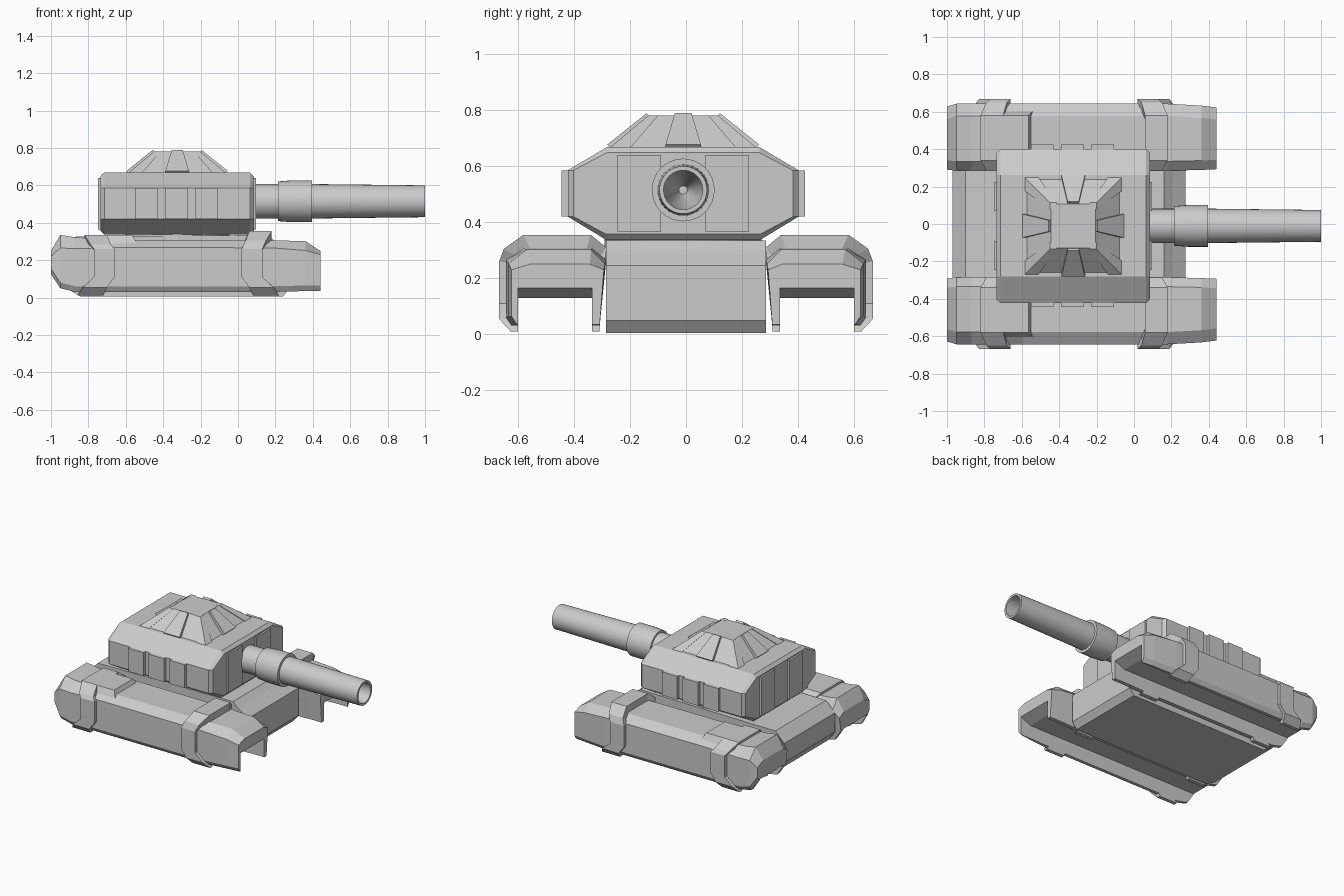
import bpy, bmesh, math

if "Cube" in bpy.data.objects:
    bpy.data.objects.remove(bpy.data.objects["Cube"])

TX, TY = -0.325, -0.01      # turret centre
GUN_Z = 0.515


def finish(name, bm, mirror=False):
    bmesh.ops.recalc_face_normals(bm, faces=bm.faces[:])
    me = bpy.data.meshes.new(name)
    bm.to_mesh(me)
    bm.free()
    ob = bpy.data.objects.new(name, me)
    bpy.context.collection.objects.link(ob)
    if mirror:
        mod = ob.modifiers.new("Mirror", 'MIRROR')
        mod.use_axis = (False, True, False)
    return ob


def loft(name, rings, mirror=False, caps=True):
    """Skin a list of closed rings that have equal point counts."""
    bm = bmesh.new()
    vs = [[bm.verts.new(p) for p in r] for r in rings]
    n = len(rings[0])
    for a, b in zip(vs, vs[1:]):
        for i in range(n):
            j = (i + 1) % n
            bm.faces.new((a[i], a[j], b[j], b[i]))
    if caps:
        bm.faces.new(vs[0])
        bm.faces.new(vs[-1])
    return finish(name, bm, mirror)


def box(name, x, y, z):
    ring = lambda h: [(x[0], y[0], h), (x[1], y[0], h), (x[1], y[1], h), (x[0], y[1], h)]
    return loft(name, [ring(z[0]), ring(z[1])])


def lathe_x(name, profile, cy, cz, caps=True, seg=32):
    """Revolve (x, radius) points about a line along x."""
    rings = [[(x, cy + r * math.cos(2 * math.pi * i / seg), cz + r * math.sin(2 * math.pi * i / seg))
              for i in range(seg)] for x, r in profile]
    ob = loft(name, rings, caps=caps)
    bpy.ops.object.select_all(action='DESELECT')
    ob.select_set(True)
    bpy.context.view_layer.objects.active = ob
    bpy.ops.object.shade_smooth_by_angle(angle=math.radians(30))
    return ob


# Hull between the tracks
hull = [(-0.84, 0.005), (0.24, 0.005), (0.275, 0.05), (0.275, 0.245), (0.2, 0.3), (0.16, 0.335),
        (-0.90, 0.325), (-0.97, 0.255), (-0.97, 0.12), (-0.92, 0.05)]
loft("hull", [[(x, s * 0.285, z) for x, z in hull] for s in (-1, 1)])

# Track covers: an inverted U section lofted along x
def cover_ring(x, zb, zt, ch, inset=0.0, roof=0.13):
    o, i = 0.643 - inset, 0.285 + inset * 0.4
    return [(x, p, q) for p, q in (
        (0.60, zb), (o - 0.02, zb), (o, zb + 0.03), (o, zt - ch), (o - 0.065, zt),
        (i + 0.05, zt), (i, zt - ch), (0.308, zb), (0.335, zb),
        (0.335, max(roof, zb + 0.005)), (0.60, max(roof, zb + 0.005)))]

loft("track_cover", [
    cover_ring(-1.0, 0.125, 0.25, 0.03, 0.015),
    cover_ring(-0.95, 0.05, 0.335, 0.07),
    cover_ring(-0.87, 0.03, 0.322, 0.06),
    cover_ring(-0.60, 0.03, 0.308, 0.04),
    cover_ring(0.18, 0.03, 0.306, 0.04),
    cover_ring(0.36, 0.035, 0.302, 0.05, 0.01),
    cover_ring(0.44, 0.035, 0.25, 0.02, 0.02, 0.165)], mirror=True)

# Chevron bands wrapped around each cover: (y, z, inner y, inner z, x start, x end)
def band(name, cx, d, top):
    path = [(0.625, 0.01, 0.60, 0.01, 0.06, 0.20),
            (0.667, 0.055, 0.60, 0.06, 0.04, 0.17),
            (0.667, 0.11, 0.60, 0.11, 0.0, 0.11),
            (0.667, 0.26, 0.60, 0.25, 0.0, 0.11),
            (0.65, top - 0.05, 0.59, 0.27, 0.02, 0.13),
            (0.58, top, 0.55, 0.29, 0.04, 0.16),
            (0.34, top, 0.36, 0.29, 0.04, 0.16),
            (0.285, top - 0.045, 0.31, 0.27, 0.02, 0.13),
            (0.308, 0.06, 0.335, 0.06, 0.04, 0.15),
            (0.308, 0.01, 0.335, 0.01, 0.06, 0.20)]
    loft(name, [[(cx + d * a, y, z), (cx + d * b, y, z), (cx + d * b, v, w), (cx + d * a, v, w)]
                for y, z, v, w, a, b in path], mirror=True)

band("front_band", 0.02, 1, 0.355)
band("rear_band", -0.66, -1, 0.335)

# Raised pads on top of the covers
pad = lambda s, z: [(-0.71 - s, 0.37 - s, z), (-0.565 + s, 0.37 - s, z),
                    (-0.565 + s, 0.58 + s, z), (-0.71 - s, 0.58 + s, z)]
loft("cover_pad", [pad(0.025, 0.29), pad(0.0, 0.335)], mirror=True)

# Turret ring
bm = bmesh.new()
bmesh.ops.create_cone(bm, cap_ends=True, segments=32, radius1=0.28, radius2=0.28, depth=0.06)
bmesh.ops.translate(bm, vec=(TX, TY, 0.325), verts=bm.verts[:])
finish("turret_ring", bm)

# Turret body: octagonal section with chamfered ends
def turret_ring(x, c):
    half = [(0.275, 0.337 + c), (0.412 - c, 0.42), (0.412 - c, 0.585), (0.272, 0.668 - c)]
    return [(x, TY + y, z) for y, z in half] + [(x, TY - y, z) for y, z in reversed(half)]

loft("turret", [turret_ring(-0.735, 0.02), turret_ring(-0.715, 0),
                turret_ring(0.065, 0), turret_ring(0.085, 0.02)])

# Armour plates on the turret sides and ends
for k, x in enumerate((-0.49, -0.33, -0.167)):
    for s in (-1, 1):
        y = sorted((TY + s * 0.40, TY + s * 0.434))
        box(f"side_plate_{k}_{s}", (x - 0.06, x + 0.06), y, (0.42, 0.585))
for s in (-1, 1):
    y = sorted((TY + s * 0.08, TY + s * 0.235))
    box(f"front_plate_{s}", (0.07, 0.097), y, (0.365, 0.64))
    box(f"rear_plate_{s}", (-0.748, -0.72), y, (0.365, 0.64))

# Cupola: square frustum with a flared plate on each slope and straps on the corners
def square(h, z):
    return [(TX + a * h, TY + b * h, z) for a, b in ((-1, -1), (1, -1), (1, 1), (-1, 1))]

loft("cupola", [square(0.255, 0.662), square(0.118, 0.78)])
for k in range(4):
    c, s = round(math.cos(k * math.pi / 2)), round(math.sin(k * math.pi / 2))
    def place(pts):
        return [(TX + c * p - s * q, TY + s * p + c * q, z) for p, q, z in pts]
    def quad(out, up):
        return place(((0.262 + out, -0.063, 0.668 + up), (0.262 + out, 0.063, 0.668 + up),
                      (0.122 + out, 0.03, 0.78 + up), (0.122 + out, -0.03, 0.78 + up)))
    loft(f"cupola_plate_{k}", [quad(-0.01, -0.012), quad(0.009, 0.009)])
    def corner(h, w, z):
        return place(((h, h, z), (h, h - w, z), (h - 0.02, h - w, z),
                      (h - w, h - w, z), (h - w, h - 0.02, z), (h - w, h, z)))
    loft(f"cupola_strap_{k}", [corner(0.266, 0.075, 0.662), corner(0.124, 0.035, 0.781)])

# Gun: hollow barrel and its collar
lathe_x("barrel", [(0.05, 0.092), (0.40, 0.092), (1.0, 0.085), (1.0, 0.07),
                   (0.45, 0.068), (0.25, 0.015)], TY, GUN_Z)
lathe_x("barrel_collar", [(0.215, 0.085), (0.215, 0.106), (0.29, 0.112),
                          (0.395, 0.112), (0.395, 0.085)], TY, GUN_Z, caps=False)
